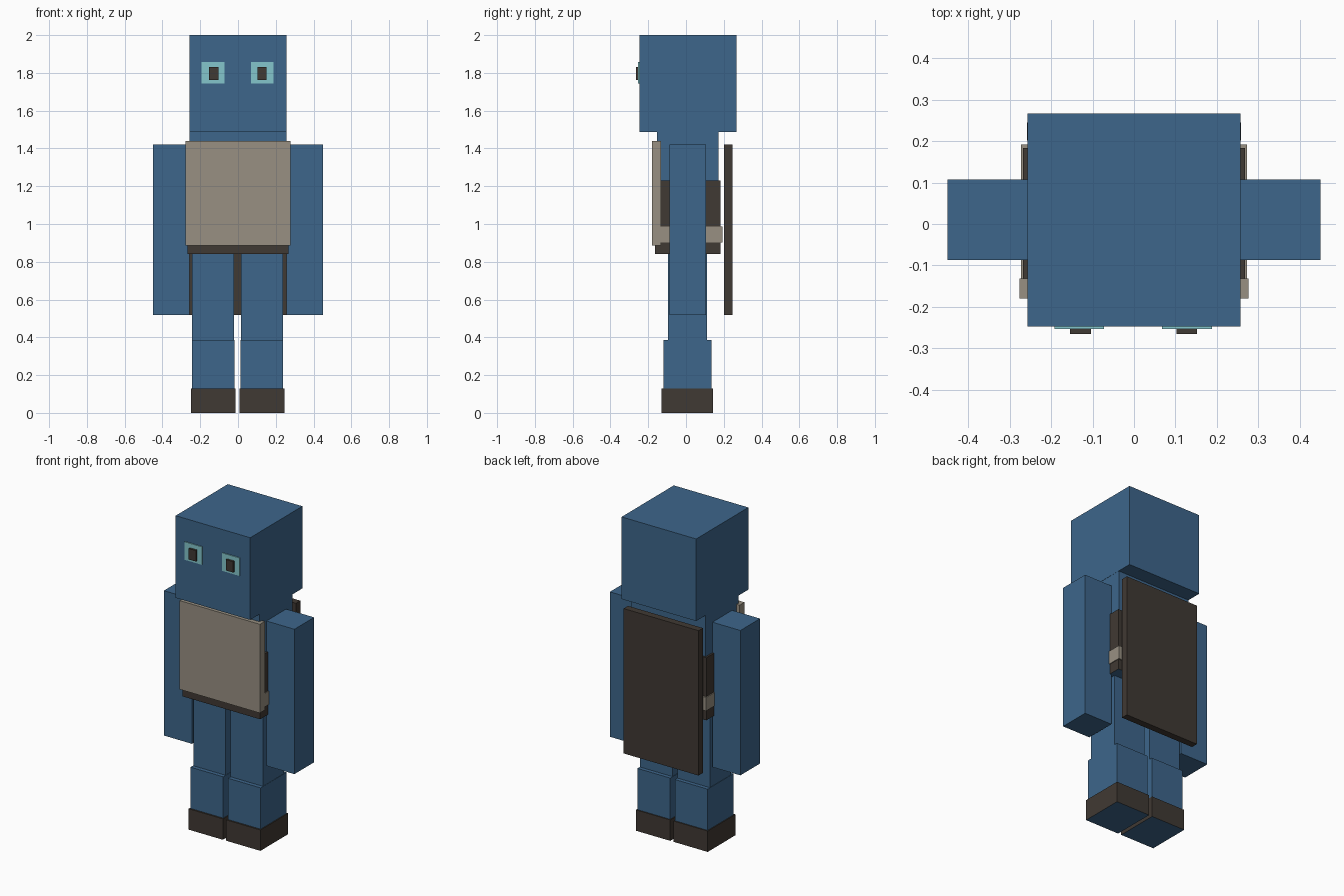
import bpy
import bmesh

cube = bpy.data.objects.get("Cube")
if cube:
    bpy.data.objects.remove(cube, do_unlink=True)


def material(name, rgb):
    mat = bpy.data.materials.new(name)
    mat.use_nodes = True
    color = (*rgb, 1.0)
    mat.diffuse_color = color
    bsdf = next(n for n in mat.node_tree.nodes if n.type == 'BSDF_PRINCIPLED')
    bsdf.inputs["Base Color"].default_value = color
    return mat


blue = material("blue", (0.047, 0.133, 0.258))
beige = material("beige", (0.314, 0.279, 0.223))
brown = material("dark_brown", (0.051, 0.041, 0.033))
cyan = material("pale_cyan", (0.231, 0.565, 0.604))


def box(name, x, y, z, mat, bottom=None):
    """Box from (low, high) ranges; optional other colour underneath."""
    mesh = bpy.data.meshes.new(name)
    bm = bmesh.new()
    bmesh.ops.create_cube(bm, size=1)
    for v in bm.verts:
        v.co = [r[0] if c < 0 else r[1] for c, r in zip(v.co, (x, y, z))]
    bm.normal_update()
    mesh.materials.append(mat)
    if bottom:
        mesh.materials.append(bottom)
        for f in bm.faces:
            f.material_index = 1 if f.normal.z < -0.5 else 0
    bm.to_mesh(mesh)
    bm.free()
    obj = bpy.data.objects.new(name, mesh)
    bpy.context.collection.objects.link(obj)
    return obj


def wide(name, half, y, z, mat, bottom=None):
    """Box centred across the body."""
    return box(name, (-half, half), y, z, mat, bottom)


def pair(name, x, y, z, mat, bottom=None, middle=0.0):
    """Left and right boxes mirrored about the middle."""
    box("left_" + name, (middle + x[0], middle + x[1]), y, z, mat, bottom)
    box("right_" + name, (middle - x[1], middle - x[0]), y, z, mat, bottom)


# Head and eyes
wide("head", 0.257, (-0.247, 0.267), (1.488, 2.0), blue)
pair("eye", (0.07, 0.19), (-0.253, -0.246), (1.745, 1.857), cyan, middle=-0.002)
pair("pupil", (0.103, 0.153), (-0.266, -0.246), (1.762, 1.83), brown, middle=-0.001)

# Torso and clothing
wide("torso", 0.256, (-0.153, 0.172), (0.846, 1.488), blue)
wide("tunic", 0.268, (-0.165, 0.183), (0.84, 1.23), brown, blue)
wide("belt", 0.273, (-0.17, 0.192), (0.903, 0.987), beige)
wide("chest_plate", 0.277, (-0.18, -0.132), (0.887, 1.44), beige)
wide("back_panel", 0.258, (0.202, 0.245), (0.517, 1.42), brown)

# Arms
pair("arm", (0.257, 0.45), (-0.087, 0.107), (0.517, 1.42), blue)

# Legs and shoes
pair("upper_leg", (0.018, 0.24), (-0.094, 0.112), (0.38, 0.847), blue, middle=-0.0025)
pair("lower_leg", (0.016, 0.242), (-0.119, 0.136), (0.01, 0.387), blue, middle=-0.0025)
pair("shoe", (0.0115, 0.2475), (-0.129, 0.143), (0.0, 0.13), brown, blue, middle=-0.0025)
